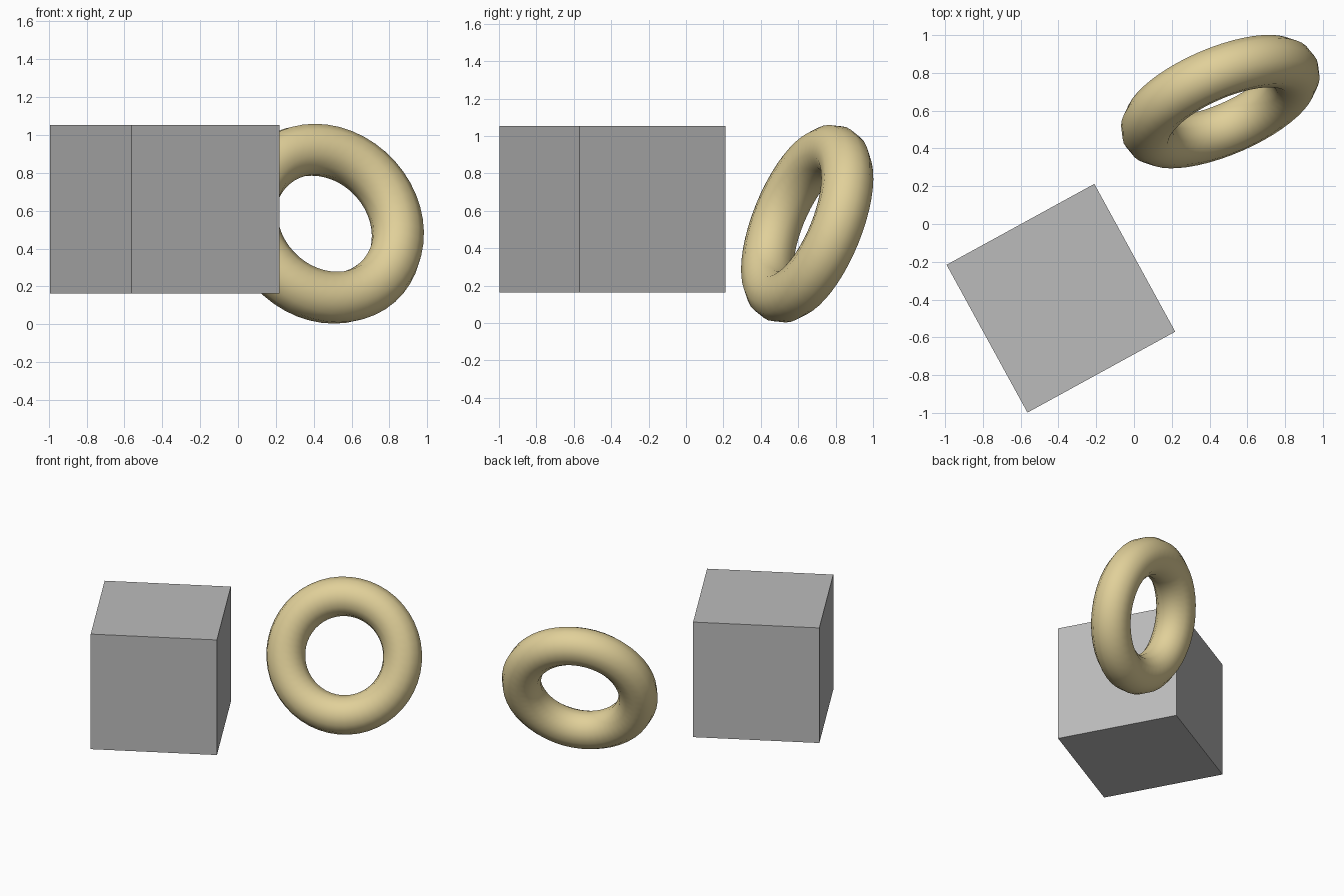
import bpy
import math
from mathutils import Vector

if "Cube" in bpy.data.objects:
    bpy.data.objects.remove(bpy.data.objects["Cube"])


def material(name, color):
    mat = bpy.data.materials.new(name)
    mat.diffuse_color = (*color, 1.0)
    mat.use_nodes = True
    mat.node_tree.nodes["Principled BSDF"].inputs["Base Color"].default_value = mat.diffuse_color
    return mat


def finish(name, mat):
    obj = bpy.context.object
    obj.name = name
    obj.data.materials.append(mat)
    return obj


grey = material("grey", (0.5, 0.5, 0.5))
tan = material("tan", (0.75, 0.63, 0.32))

# Flat-faced cube turned about the vertical
bpy.ops.mesh.primitive_cube_add(size=0.892, location=(-0.387, -0.393, 0.608),
                                rotation=(0, 0, math.radians(28.7)))
finish("cube", grey)

# Smooth ring tilted on its axis
axis = Vector((0.372, -0.859, 0.354))
tilt = axis.to_track_quat('Z', 'Y').to_euler()
bpy.ops.mesh.primitive_torus_add(major_radius=0.418, minor_radius=0.139,
                                 major_segments=48, minor_segments=12,
                                 location=(0.457, 0.648, 0.531), rotation=tilt)
finish("ring", tan)
bpy.ops.object.shade_smooth_by_angle(angle=math.radians(40))
